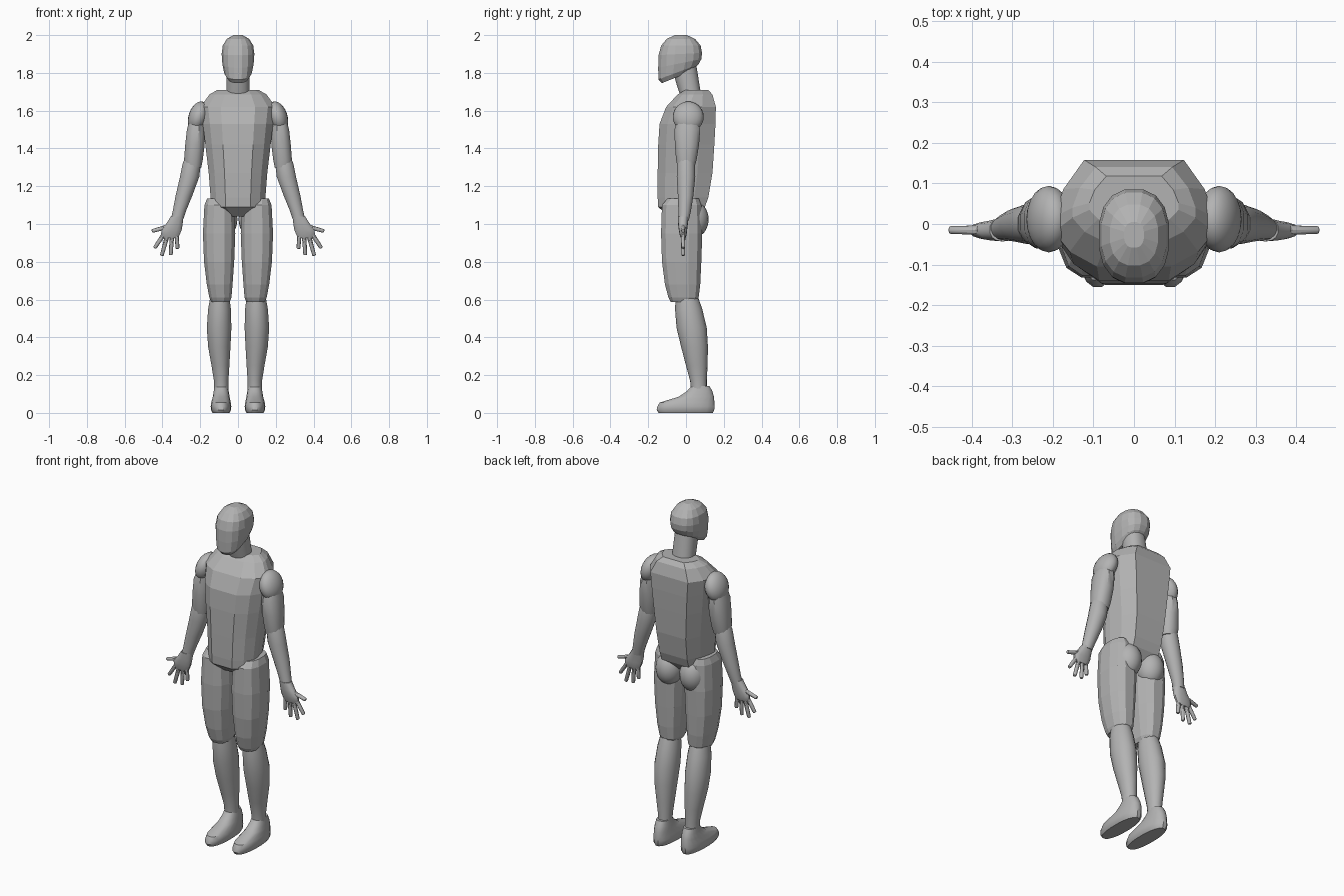
import bpy, bmesh, math
from mathutils import Matrix, Vector

if "Cube" in bpy.data.objects:
    bpy.data.objects.remove(bpy.data.objects["Cube"])

grey = bpy.data.materials.new("plain_grey")
grey.diffuse_color = (0.45, 0.45, 0.45, 1)
grey.use_nodes = True
grey.node_tree.nodes["Principled BSDF"].inputs["Base Color"].default_value = grey.diffuse_color


def finish(bm, name, mirror=False, smooth=True):
    bmesh.ops.recalc_face_normals(bm, faces=bm.faces[:])
    me = bpy.data.meshes.new(name)
    bm.to_mesh(me)
    bm.free()
    me.materials.append(grey)
    ob = bpy.data.objects.new(name, me)
    bpy.context.collection.objects.link(ob)
    if smooth:
        bpy.ops.object.select_all(action='DESELECT')
        ob.select_set(True)
        bpy.context.view_layer.objects.active = ob
        bpy.ops.object.shade_smooth_by_angle(angle=math.radians(35))
    if mirror:
        ob.modifiers.new("mirror", 'MIRROR').use_mirror_merge = False
    return ob


def oval(n, p=2.0):
    pts = []
    for i in range(n):
        a = 2 * math.pi * (i + 0.5) / n
        c, s = math.cos(a), math.sin(a)
        pts.append((math.copysign(abs(c) ** (2 / p), c), math.copysign(abs(s) ** (2 / p), s)))
    return pts


def loft(name, rings, shape, **kw):
    """Rings are (z, centre x, centre y, radius x, radius y[, tilt])."""
    bm = bmesh.new()
    loops = []
    for z, cx, cy, rx, ry, *t in rings:
        tilt = t[0] if t else 0
        loops.append([bm.verts.new((cx + u * rx, cy + v * ry, z + v * ry * tilt)) for u, v in shape])
    n = len(shape)
    for a, b in zip(loops, loops[1:]):
        for i in range(n):
            j = (i + 1) % n
            bm.faces.new((a[i], a[j], b[j], b[i]))
    bm.faces.new(loops[0])
    bm.faces.new(loops[-1])
    return finish(bm, name, **kw)


def ellipsoid(name, centre, radii, lean=0):
    bm = bmesh.new()
    m = Matrix.Translation(centre) @ Matrix.Rotation(lean, 4, 'Y') @ Matrix.Diagonal((*radii, 1))
    bmesh.ops.create_uvsphere(bm, u_segments=20, v_segments=12, radius=1, matrix=m)
    return finish(bm, name, mirror=True)


def finger(name, a, b, r):
    a, b = Vector(a), Vector(b)
    bm = bmesh.new()
    m = Matrix.Translation((a + b) / 2) @ (b - a).to_track_quat('Z', 'Y').to_matrix().to_4x4()
    bmesh.ops.create_cone(bm, cap_ends=True, segments=10, radius1=r * 1.1, radius2=r * 0.9,
                          depth=(b - a).length, matrix=m)
    tip = [e for e in bm.edges if all((v.co - b).length < r * 1.5 for v in e.verts)]
    bmesh.ops.bevel(bm, geom=tip, offset=r * 0.5, segments=2, affect='EDGES', profile=0.5)
    return finish(bm, name, mirror=True)


# Head and neck
loft("head", [(1.777, 0, -.05, .055, .08, .4), (1.805, 0, -.04, .073, .108, .38),
              (1.85, 0, -.033, .084, .116, .2), (1.90, 0, -.03, .088, .117, .05),
              (1.945, 0, -.027, .082, .106), (1.98, 0, -.027, .06, .076),
              (2.0, 0, -.027, .025, .032)], oval(16, 2.4), smooth=False)
loft("neck", [(1.66, 0, .03, .065, .055), (1.72, 0, .015, .062, .06),
              (1.84, 0, -.012, .06, .068)], oval(16, 2.3))

# Torso with a faceted cross-section
half = [(.46, -1), (.8, -.72), (1, -.35), (1, -.08), (.88, .45), (.62, 1)]
section = half + [(-x, y) for x, y in reversed(half)]
profile = [(1.04, .06, -.09, .06), (1.09, .142, -.147, .10), (1.14, .145, -.15, .118),
           (1.27, .155, -.15, .14), (1.42, .173, -.147, .15), (1.53, .186, -.14, .156),
           (1.62, .198, -.105, .158), (1.685, .152, -.045, .14), (1.71, .11, -.005, .118)]
loft("torso", [(z, 0, (f + b) / 2, w, (b - f) / 2) for z, w, f, b in profile], section, smooth=False)

# Arms
ellipsoid("shoulder", (.21, .012, 1.567), (.052, .082, .084), -.3)
loft("upper_arm", [(1.56, .215, .01, .04, .055), (1.5, .222, .007, .05, .07),
                   (1.42, .228, .005, .053, .066), (1.34, .236, .002, .051, .056),
                   (1.30, .238, 0, .045, .046)], oval(12, 2.3), mirror=True)
loft("forearm", [(1.35, .24, 0, .042, .042), (1.32, .245, 0, .049, .048),
                 (1.25, .256, 0, .052, .05), (1.15, .286, -.002, .045, .042),
                 (1.07, .31, -.007, .036, .034), (1.02, .324, -.012, .033, .028)],
     oval(16), mirror=True)
loft("palm", [(1.04, .322, -.014, .034, .029), (1.0, .337, -.016, .045, .026),
              (.968, .352, -.016, .055, .022), (.942, .358, -.015, .05, .018),
              (.925, .358, -.015, .04, .012)], oval(14, 2.3), mirror=True)
digits = {"thumb": (.375, .985, .456, .962), "index_finger": (.39, .95, .442, .872),
          "middle_finger": (.374, .94, .404, .832), "ring_finger": (.35, .94, .356, .835),
          "little_finger": (.325, .95, .32, .868)}
for name, (x0, z0, x1, z1) in digits.items():
    finger(name, (x0, -.015, z0), (x1, -.015, z1), .011)

# Legs
ellipsoid("buttock", (.078, .04, 1.025), (.075, .08, .098))
loft("thigh", [(1.135, .11, -.015, .055, .085), (1.10, .1, -.023, .08, .107),
               (.95, .1, -.023, .088, .112), (.8, .1, -.023, .082, .107),
               (.68, .097, -.018, .07, .096), (.61, .093, -.013, .06, .082),
               (.588, .093, -.013, .05, .07)], oval(12, 2.5), mirror=True, smooth=False)
loft("lower_leg", [(.61, .096, .005, .052, .06), (.55, .098, .014, .061, .072),
                   (.45, .1, .03, .066, .08), (.35, .099, .045, .06, .071),
                   (.25, .093, .057, .048, .057), (.17, .089, .066, .039, .044),
                   (.12, .089, .068, .038, .042)], oval(18), mirror=True)
loft("foot", [(0, .09, -.002, .045, .145), (.015, .09, -.003, .054, .154),
              (.035, .09, 0, .055, .153), (.055, .09, .006, .052, .146),
              (.085, .089, .054, .045, .095), (.115, .089, .072, .04, .068),
              (.142, .089, .077, .036, .048)], oval(20, 2.3), mirror=True)
